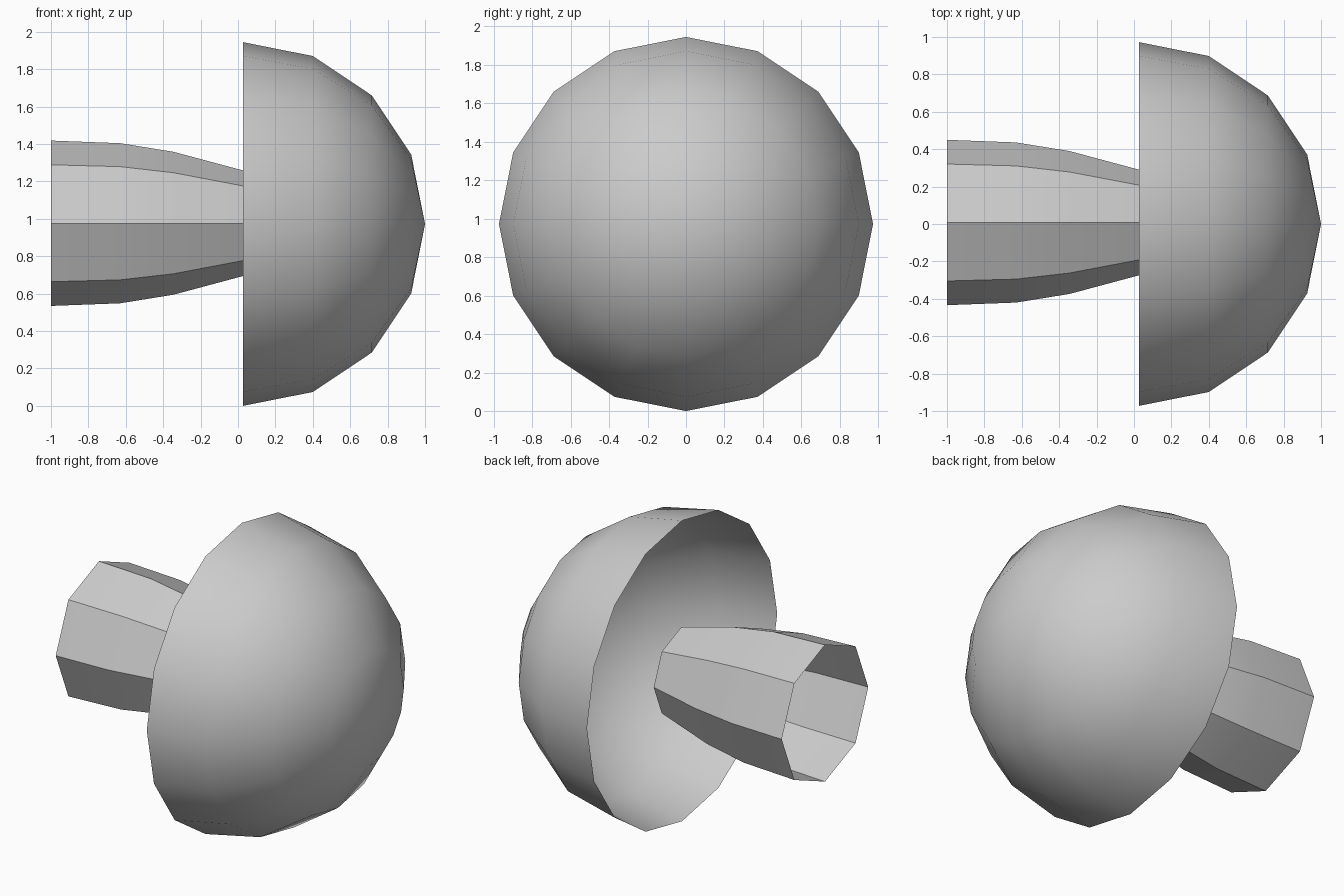
import bpy, bmesh
from math import sin, cos, pi, radians

if "Cube" in bpy.data.objects:
    bpy.data.objects.remove(bpy.data.objects["Cube"])


def lathe_x(name, profile, sides, y, z, angle):
    """Open shell turned round the x axis; profile holds (x, radius) pairs."""
    bm = bmesh.new()
    rings = []
    for x, r in profile:
        if r == 0:
            rings.append([bm.verts.new((x, y, z))] * sides)
        else:
            rings.append([bm.verts.new((x, y + r * cos(2 * pi * i / sides),
                                        z + r * sin(2 * pi * i / sides)))
                          for i in range(sides)])
    for a, b in zip(rings, rings[1:]):
        for i in range(sides):
            j = (i + 1) % sides
            corners = [a[i], a[j], b[j], b[i]]
            bm.faces.new(list(dict.fromkeys(corners)))
    bmesh.ops.recalc_face_normals(bm, faces=bm.faces[:])
    # Outward faces: the shell must point away from its axis
    f = bm.faces[:][0]
    c = f.calc_center_median()
    if f.normal.y * (c.y - y) + f.normal.z * (c.z - z) < 0:
        bmesh.ops.reverse_faces(bm, faces=bm.faces[:])
    mesh = bpy.data.meshes.new(name)
    bm.to_mesh(mesh)
    bm.free()
    obj = bpy.data.objects.new(name, mesh)
    bpy.context.collection.objects.link(obj)
    bpy.ops.object.select_all(action='DESELECT')
    obj.select_set(True)
    bpy.context.view_layer.objects.active = obj
    bpy.ops.object.shade_smooth_by_angle(angle=radians(angle))
    return obj


# Mushroom cap: hollow half sphere, open towards -x
R, RIM_X = 0.972, 0.028
dome = [(RIM_X + R * sin(k * pi / 8), R * cos(k * pi / 8)) for k in range(4)]
lathe_x("cap", dome + [(1.0, 0)], 16, 0, R, 60)

# Stem: eight-sided open tube, narrowing towards the cap
lathe_x("stem", [(-1, 0.442), (-0.63, 0.428), (-0.345, 0.382), (RIM_X, 0.282)],
        8, 0.008, 0.976, 30)
